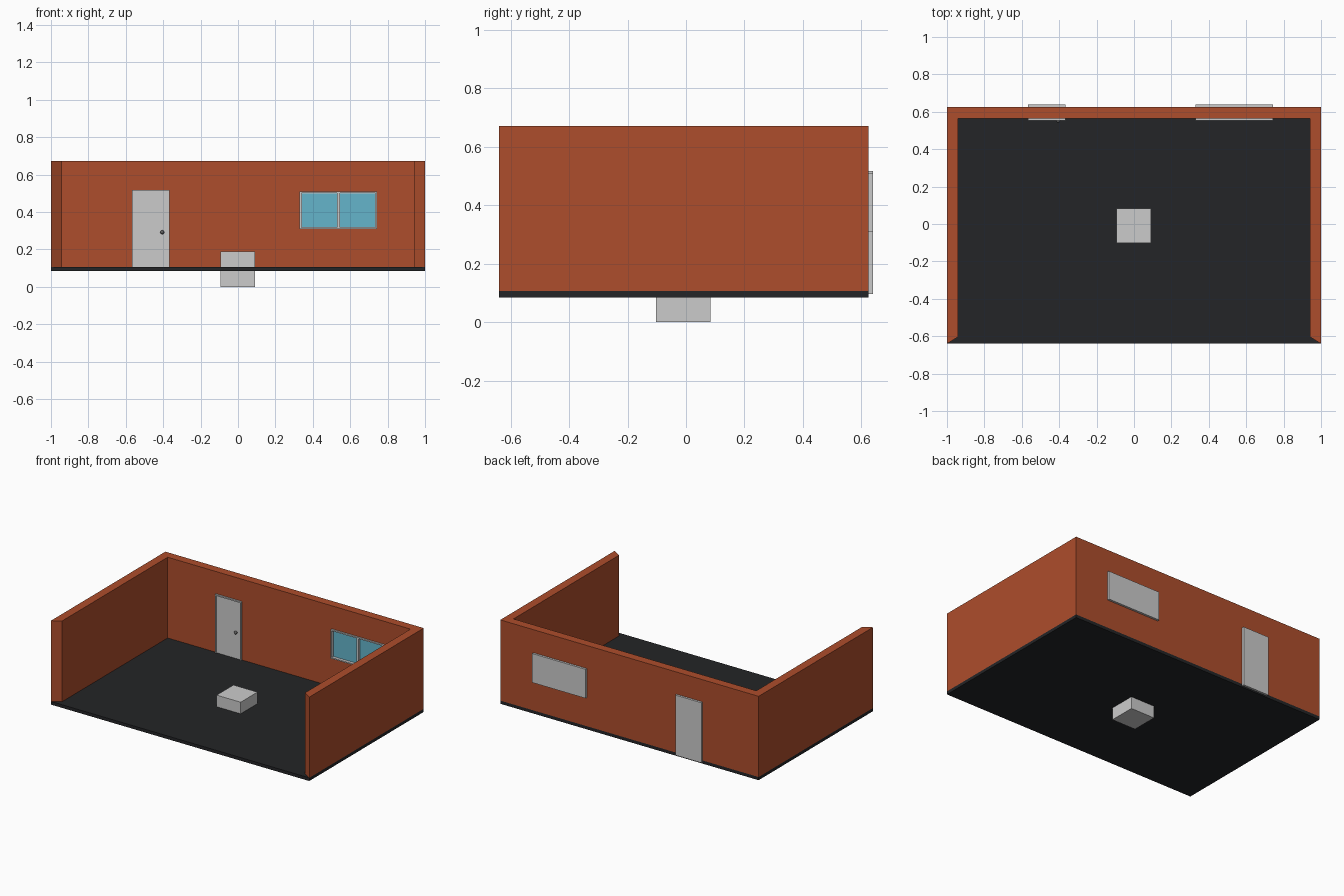
import bpy, bmesh
from math import radians

if "Cube" in bpy.data.objects:
    bpy.data.objects.remove(bpy.data.objects["Cube"])


def material(name, rgb):
    m = bpy.data.materials.new(name)
    m.diffuse_color = (*rgb, 1)
    m.use_nodes = True
    m.node_tree.nodes["Principled BSDF"].inputs["Base Color"].default_value = m.diffuse_color
    return m


BRICK = material("brick_red", (0.42, 0.075, 0.025))
DARK = material("floor_dark", (0.017, 0.018, 0.020))
GLASS = material("glass_blue", (0.13, 0.46, 0.60))
KNOB = material("knob_grey", (0.12, 0.12, 0.12))


def finish(name, bm, mat=None):
    me = bpy.data.meshes.new(name)
    bmesh.ops.recalc_face_normals(bm, faces=bm.faces)
    bm.to_mesh(me)
    bm.free()
    ob = bpy.data.objects.new(name, me)
    bpy.context.collection.objects.link(ob)
    if mat:
        me.materials.append(mat)
    return ob


def box_bm(x, y, z):
    bm = bmesh.new()
    bmesh.ops.create_cube(bm, size=1)
    for v in bm.verts:
        v.co = [r[0] if c < 0 else r[1] for r, c in zip((x, y, z), v.co)]
    return bm


def box(name, x, y, z, mat=None):
    return finish(name, box_bm(x, y, z), mat)


def framed_panel(name, x, z, border, depth):
    """Block through the wall, with a recessed front face inside a raised rim."""
    bm = box_bm(x, (0.553, 0.64), z)
    bm.normal_update()
    front = min(bm.faces, key=lambda f: f.calc_center_median().y)
    bmesh.ops.inset_region(bm, faces=[front], thickness=border)
    inner = bmesh.ops.extrude_discrete_faces(bm, faces=[front])["faces"]
    bmesh.ops.translate(bm, verts=inner[0].verts, vec=(0, depth, 0))
    return finish(name, bm)


# Floor slab
box("floor", (-1, 1), (-0.64, 0.625), (0.085, 0.107), DARK)

# U-shaped walls with angled front ends
right = [(0.94, 0.565), (0.94, -0.603), (1, -0.64), (1, 0.625)]
outline = right + [(-x, y) for x, y in reversed(right)]
bm = bmesh.new()
face = bm.faces.new([bm.verts.new((x, y, 0.107)) for x, y in outline])
top = bmesh.ops.extrude_face_region(bm, geom=[face], use_keep_orig=True)["geom"]
bmesh.ops.translate(bm, verts=[g for g in top if isinstance(g, bmesh.types.BMVert)],
                    vec=(0, 0, 0.565))
walls = finish("walls", bm, BRICK)

# Openings for door and window
DOOR = (-0.567, -0.365), (0.096, 0.517)
WINDOW = (0.33, 0.744), (0.308, 0.511)
for name, (x, z) in (("door_cutter", DOOR), ("window_cutter", WINDOW)):
    cutter = box(name, x, (0.5, 0.7), z)
    cutter.hide_render = True
    cutter.hide_set(True)
    mod = walls.modifiers.new(name, "BOOLEAN")
    mod.operation = "DIFFERENCE"
    mod.solver = "EXACT"
    mod.object = cutter

# Door and its knob
framed_panel("door", *DOOR, 0.012, 0.008)
bm = bmesh.new()
bmesh.ops.create_uvsphere(bm, u_segments=16, v_segments=8, radius=0.011)
bmesh.ops.translate(bm, verts=bm.verts, vec=(-0.405, 0.552, 0.292))
knob = finish("door_knob", bm, KNOB)
bpy.context.view_layer.objects.active = knob
knob.select_set(True)
bpy.ops.object.shade_smooth_by_angle(angle=radians(40))

# Window frame, centre bar and two panes
framed_panel("window_frame", *WINDOW, 0.012, 0.024)
box("window_bar", (0.529, 0.545), (0.555, 0.58), (0.318, 0.501))
for name, x in (("left_pane", (0.341, 0.530)), ("right_pane", (0.544, 0.733))):
    box(name, x, (0.569, 0.578), (0.319, 0.500), GLASS)

# Central block passing through the floor
box("centre_block", (-0.094, 0.092), (-0.102, 0.084), (0, 0.188))
